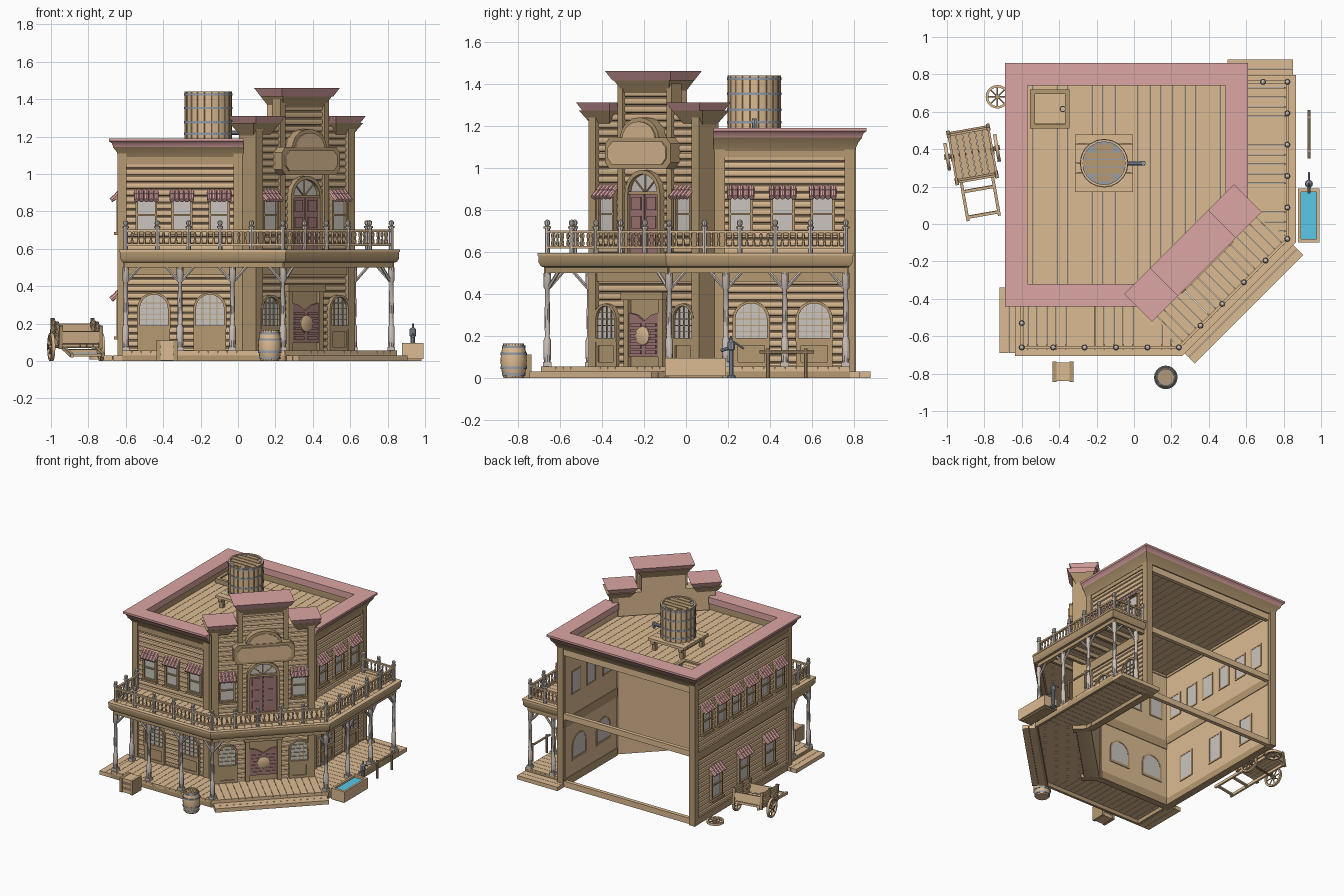
import bpy, bmesh
from math import sin, cos, pi, radians, atan2, hypot
from mathutils import Matrix, Vector

if "Cube" in bpy.data.objects:
    bpy.data.objects.remove(bpy.data.objects["Cube"])

COL = dict(wood=(.72, .5, .29), dark=(.46, .32, .17), pink=(.72, .38, .37), glass=(.6, .56, .52), pale=(.6, .53, .48),
           door=(.36, .19, .18), iron=(.3, .34, .4), water=(.1, .58, .8))
parts = {}
I = Matrix()
T = lambda x, y, z=0: Matrix.Translation((x, y, z))
RZ = lambda d: Matrix.Rotation(radians(d), 4, 'Z')
RX = lambda d: Matrix.Rotation(radians(d), 4, 'X')
# the right wing is the front wing reflected across the corner tower
MIR = Matrix(((0, -1, 0, .16), (-1, 0, 0, .16), (0, 0, 1, 0), (0, 0, 0, 1)))
FRONT, TOWER, LEFT = T(0, -.37), T(.34, -.18) @ RZ(45), T(-.62, 0) @ RZ(-90)

def put(n, M, verts, faces, weld=False):
    bm = parts.setdefault(n, bmesh.new())
    vs = [bm.verts.new(M @ Vector(v)) for v in verts]
    for f in faces:
        bm.faces.new([vs[i] for i in f])
    if weld:
        bmesh.ops.remove_doubles(bm, verts=vs, dist=1e-5)

def box(n, M, x0, x1, y0, y1, z0, z1, inset=0):
    i = inset  # shrinks the bottom, for flared shapes
    put(n, M, [(x0+i, y0+i, z0), (x1-i, y0+i, z0), (x1-i, y1-i, z0), (x0+i, y1-i, z0),
               (x0, y0, z1), (x1, y0, z1), (x1, y1, z1), (x0, y1, z1)],
        [(3, 2, 1, 0), (4, 5, 6, 7), (0, 1, 5, 4), (1, 2, 6, 5), (2, 3, 7, 6), (3, 0, 4, 7)])

def prism(n, M, pts, y0, y1):  # outline in x,z pushed along y
    k = len(pts)
    put(n, M, [(x, y, z) for y in (y0, y1) for x, z in pts],
        [tuple(range(k)), tuple(range(2*k-1, k-1, -1))] + [(i, (i+1) % k, k+(i+1) % k, k+i) for i in range(k)])

def ring(n, M, a, b, y0, y1):  # frame between two outlines
    k = len(a)
    fs = []
    for i in range(k):
        j = (i+1) % k
        for p, q in ((0, 1), (1, 3), (3, 2), (2, 0)):
            fs.append((p*k+i, p*k+j, q*k+j, q*k+i))
    put(n, M, [(x, y, z) for y in (y0, y1) for o in (a, b) for x, z in o], fs)

def lathe(n, M, prof, seg=12, caps=True):
    k = len(prof)
    fs = [(i*k+j, (i+1) % seg*k+j, (i+1) % seg*k+j+1, i*k+j+1) for i in range(seg) for j in range(k-1)]
    if caps:
        fs += [tuple(i*k for i in range(seg)), tuple(i*k+k-1 for i in range(seg))]
    put(n, M, [(r*cos(2*pi*i/seg), r*sin(2*pi*i/seg), z) for i in range(seg) for r, z in prof], fs, not caps)

def tube(n, M, a, b, r, seg=8):
    a, b = Vector(a), Vector(b)
    Q = T(*a) @ (b-a).to_track_quat('Z', 'Y').to_matrix().to_4x4()
    lathe(n, M @ Q, [(r, 0), (r, (b-a).length)], seg)

def sweep(n, M, path, prof):  # profile (outward, z) with mitred corners
    ns = []
    for a, b in zip(path, path[1:]):
        d = Vector((b[1]-a[1], a[0]-b[0])).normalized()
        ns.append(d)
    vs, k = [], len(prof)
    for i, p in enumerate(path):
        u, v = ns[max(i-1, 0)], ns[min(i, len(ns)-1)]
        m = (u+v)/(1+u.dot(v))
        vs += [(p[0]+m.x*o, p[1]+m.y*o, z) for o, z in prof]
    fs = [(i*k+j, i*k+(j+1) % k, (i+1)*k+(j+1) % k, (i+1)*k+j) for i in range(len(path)-1) for j in range(k)]
    put(n, M, vs, fs + [tuple(range(k)), tuple(range(len(vs)-k, len(vs)))])

def planks(n, M, poly, axis, z0, z1, pitch=.05):  # convex outline cut into boards across an axis
    def clip(ps, s, lim):
        out = []
        for a, b in zip(ps, ps[1:]+ps[:1]):
            da, db = (a[axis]-lim)*s, (b[axis]-lim)*s
            if da >= 0: out.append(a)
            if da*db < 0:
                t = da/(da-db)
                out.append((a[0]+(b[0]-a[0])*t, a[1]+(b[1]-a[1])*t))
        return out
    lo, hi = min(p[axis] for p in poly), max(p[axis] for p in poly)
    c = round((hi-lo)/pitch)
    for i in range(c):
        w = (hi-lo)/c
        ps = clip(clip(list(poly), 1, lo+i*w+.001), -1, lo+(i+1)*w-.001)
        if len(ps) > 2:
            prism(n, M @ Matrix(((1, 0, 0, 0), (0, 0, 1, 0), (0, 1, 0, 0), (0, 0, 0, 1))), ps, z0, z1)

def siding(n, M, u0, u1, z0, z1, back=.03):
    c = round((z1-z0)/.037)
    h, pts = (z1-z0)/c, [(back, z0)]
    for i in range(c):
        pts += [(-o, z0+h*(i+t)) for o, t in ((0, .02), (.009, .15), (.013, .5), (.009, .85), (0, .98))]
    prism(n, M @ RZ(90), pts + [(back, z1)], -u1, -u0)

def arch(c, hw, z0, zs, h, k=10):
    return [(c-hw, z0), (c+hw, z0)] + [(c+hw*cos(pi*i/k), zs+h*sin(pi*i/k)) for i in range(k+1)]

def rect(c, hw, z0, z1):
    return [(c-hw, z0), (c+hw, z0), (c+hw, z1), (c-hw, z1)]

def awning_window(M, u, hw, z0, z1):
    ring('window_frames:dark', M, rect(u, hw+.013, z0-.012, z1+.012), rect(u, hw, z0, z1), -.03, .035)
    prism('window_glass:glass', M, rect(u, hw, z0, z1), -.016, .033)
    box('window_bars:dark', M, u-hw, u+hw, -.026, -.01, (z0+z1)/2-.005, (z0+z1)/2+.005)
    box('window_sills:dark', M, u-hw-.02, u+hw+.02, -.042, 0, z0-.025, z0-.01)
    prism('awning_boards:dark', M @ RZ(90), [(0, z1+.045), (-.05, z1+.005), (-.05, z1-.004), (0, z1+.012)], -u-hw-.018, -u+hw+.018)
    w = 2*hw+.04
    for i in range(5):
        x = u-w/2+w*(i+.5)/5
        for a, b, k in ((0, .5, .004), (.45, 1.1, 0)):
            tube('awning_tiles:pink', M, (x, -.004-.05*a, z1+.045-.042*a+k), (x, -.004-.05*b, z1+.045-.042*b+k), w/10)

def arch_window(M, u, hw):
    ring('arch_window_frames:dark', M, arch(u, hw+.014, .17, .28, hw+.012), arch(u, hw, .19, .28, hw), -.032, .035)
    prism('arch_window_glass:glass', M, arch(u, hw, .19, .28, hw), -.016, .033)
    for i in (-.5, 0, .5):
        box('arch_window_bars:dark', M, u+i*hw-.002, u+i*hw+.002, -.022, -.01, .19, .28+hw*(1-i*i)**.5)
    for z in (.22, .25, .28, .31):
        w = hw if z <= .28 else hw*.85
        box('arch_window_bars:dark', M, u-w, u+w, -.022, -.01, z-.002, z+.002)
    ring('window_panels:dark', M, rect(u, hw+.012, .055, .17), rect(u, hw-.012, .075, .155), -.028, 0)
    box('window_panels:dark', M, u-hw, u+hw, -.02, 0, .06, .165)

def railing(M, a, b, z):
    L = hypot(b[0]-a[0], b[1]-a[1])
    R = M @ T(a[0], a[1], z) @ RZ(atan2(b[1]-a[1], b[0]-a[0])*180/pi)
    for h in (.025, .1):
        box('railing_bars:wood', R, 0, L, -.008, .008, h, h+.012)
    c = max(1, round(L/.17))
    for i in range(c+1):
        lathe('railing_posts:pale', R @ T(L*i/c, 0), [(.012, 0), (.012, .12), (.017, .122), (.017, .13), (.008, .133), (.014, .145), (.012, .157), (.003, .163)], 8)
    c = round(L/.034)
    for i in range(1, c):
        lathe('balusters:wood', R @ T(L*i/c, 0), [(.004, .03), (.008, .05), (.004, .068), (.008, .085), (.004, .105)], 6)

def column(M, x, y, ang):
    R = M @ T(x, y)
    box('column_bases:pale', R, -.02, .02, -.02, .02, .05, .075)
    lathe('columns:pale', R, [(.015, .07), (.018, .09), (.018, .18), (.012, .195), (.014, .28), (.011, .42), (.018, .43), (.018, .5)], 10)
    for a in ang:
        d = Vector((cos(radians(a)), sin(radians(a)), 0))
        tube('column_braces:pale', R, d*.01+Vector((0, 0, .43)), d*.075+Vector((0, 0, .505)), .009, 6)

# front wing and its reflection: walls, windows, porch, balcony
for W in (I, MIR):
    F = W @ FRONT
    siding('log_walls:wood', F, -.62, .02, 0, 1.14)
    for z0, z1, o in ((.0, .06, .02), (.46, .53, .025), (1.05, 1.09, .02)):
        box('wall_bands:dark', F, -.63, .02, -o, .035, z0, z1)
    for u in (-.49, -.30, -.10):
        awning_window(F, u, .045, .7, .86)
    for u in (-.45, -.15):
        arch_window(F, u, .075)
    for x, y in ((-.62, 0), (.0, 0)):
        box('corner_posts:dark', F, x-.025, x+.025, y-.025, y+.025, 0, 1.12)
    wing = [(-.62, -.69), (.25, -.69), (.08, -.44), (.01, -.36), (-.62, -.36)]
    planks('porch_deck:wood', W, wing, 0, .03, .055)
    planks('balcony_deck:wood', W, wing, 0, .56, .59)
    box('balcony_beams:dark', W, -.61, .24, -.675, -.645, .5, .56)
    box('balcony_beams:dark', W, -.615, -.585, -.66, -.36, .5, .56)
    for i in range(6):
        box('balcony_joists:dark', W, -.45+i*.12, -.43+i*.12, -.66, -.37, .53, .56)
    railing(W, (-.6, -.4), (-.6, -.66), .59)
    railing(W, (-.6, -.66), (.24, -.66), .59)
    column(W, -.6, -.66, (0, 90))
    column(W, -.6, -.46, (-90,))
    for x in (-.31, -.03):
        column(W, x, -.66, (0, 180))
    column(W, .24, -.66, (180, 45))
    planks('end_steps:wood', W, [(-.72, -.69), (-.62, -.69), (-.62, -.34), (-.72, -.34)], 0, 0, .03)
edge = [(-.62, -.36), (-.62, -.69), (.25, -.69), (.85, -.09), (.85, .78), (.54, .78)]
sweep('porch_fascia:dark', I, edge, [(-.02, 0), (0, 0), (0, .045), (-.02, .045)])
sweep('balcony_fascia:dark', I, edge, [(-.02, .525), (0, .53), (.012, .55), (.012, .585), (-.02, .585)])
sweep('balcony_edge:wood', I, edge, [(-.02, .582), (.016, .582), (.016, .595), (-.02, .595)])

# corner tower decks, step and railing
mid = [(-.424, -.297), (.424, -.297), (.368, 0), (-.368, 0)]
for n, z0, z1 in (('porch_deck:wood', .03, .055), ('balcony_deck:wood', .56, .59)):
    planks(n, TOWER, mid, 0, z0, z1)
box('balcony_beams:dark', TOWER, -.41, .41, -.28, -.25, .5, .56)
railing(TOWER, (-.41, -.268), (.41, -.268), .59)
planks('front_step:wood', TOWER, [(-.41, -.39), (.41, -.39), (.41, -.295), (-.41, -.295)], 1, 0, .03)

# tower body and stepped parapet
siding('tower_walls:wood', TOWER, -.365, .365, 0, 1.26, .1)
siding('tower_walls:wood', TOWER, -.16, .16, 1.26, 1.41, .1)
box('tower_bands:dark', TOWER, -.37, .37, -.022, .05, .46, .53)
for s in (-1, 1):
    box('tower_pilasters:dark', TOWER, s*.348-.025, s*.348+.025, -.03, .1, 0, 1.25)
    box('tower_pilasters:dark', TOWER, s*.165-.018, s*.165+.018, -.025, .04, .6, 1.4)
    u0, u1 = sorted((s*.21, s*.415))
    box('parapet_flare:dark', TOWER, u0, u1, -.05, .13, 1.2, 1.272, .045)
    box('parapet_crowns:pink', TOWER, u0-(s > 0)*.02, u1+(s < 0)*.02, -.07, .14, 1.265, 1.31, .025)
    arch_window(TOWER, s*.26, .062)
    awning_window(TOWER, s*.26, .045, .7, .86)
box('parapet_flare:dark', TOWER, -.19, .19, -.05, .13, 1.35, 1.425, .04)
box('parapet_crowns:pink', TOWER, -.22, .22, -.07, .14, 1.415, 1.46, .025)

# blank sign board with arched top
prism('sign_arch:dark', TOWER, arch(0, .13, 1.1, 1.14, .1), -.06, 0)
prism('sign_arch_panel:wood', TOWER, arch(0, .11, 1.11, 1.14, .08), -.066, -.05)
c = .03
for n, a, b, y in (('sign_board:dark', .22, .075, -.07), ('sign_panel:wood', .195, .055, -.078)):
    prism(n, TOWER, [(sx*(a-p), 1.07+sz*(b-q)) for sx, sz, p, q in ((-1, -1, c, 0), (1, -1, c, 0), (1, -1, 0, c),
          (1, 1, 0, c), (1, 1, c, 0), (-1, 1, c, 0), (-1, 1, 0, c), (-1, -1, 0, c))], y, 0)

# balcony doors with fanlight
ring('upper_door_frame:dark', TOWER, arch(0, .118, .59, .88, .11), arch(0, .098, .595, .88, .09), -.04, 0)
prism('fanlight:glass', TOWER, arch(0, .1, .88, .88, .09), -.018, 0)
box('upper_door_frame:dark', TOWER, -.1, .1, -.036, 0, .872, .888)
for a in (45, 90, 135):
    tube('fanlight_bars:dark', TOWER, (0, -.02, .88), (.092*cos(radians(a)), -.02, .88+.085*sin(radians(a))), .004, 6)
for s in (-1, 1):
    box('upper_doors:door', TOWER, s*.05-.047, s*.05+.047, -.026, 0, .595, .872)
    for z in (.62, .71, .8):
        box('upper_door_panels:door', TOWER, s*.05-.03, s*.05+.03, -.032, 0, z, z+.06)
    # swing doors with louvres around an oval light
    prism('swing_doors:door', TOWER, [(0, .1), (s*.1, .1), (s*.1, .31), (s*.05, .3), (0, .27)], -.03, -.016)
    for i in range(6):
        box('door_louvres:door', TOWER, s*.05-.036, s*.05+.036, -.036, -.02, .115+i*.026, .13+i*.026)
    box('lower_door_frame:dark', TOWER, s*.115-.015, s*.115+.015, -.035, 0, .055, .4)
box('lower_door_frame:dark', TOWER, -.14, .14, -.045, 0, .37, .41)
box('doorway:dark', TOWER, -.1, .1, -.016, 0, .055, .37)
lathe('door_light:wood', TOWER @ T(0, 0, .2) @ RX(90), [(.045, .02), (.045, .04), (.036, .044)], 16)

# left wall
siding('left_wall:wood', LEFT, -.79, .37, 0, 1.14)
for z0, z1 in ((0, .05), (.5, .56), (1.05, 1.09)):
    box('left_wall_bands:dark', LEFT, -.79, .37, -.022, .035, z0, z1)
for i in range(6):
    awning_window(LEFT, -.66+i*.18, .045, .7, .86)
for y in (.54, .2, -.12):
    awning_window(LEFT, -y, .055, .14, .33)

# open back: frame only
box('back_posts:dark', I, -.645, -.595, .765, .81, 0, 1.12)
for z0, z1 in ((0, .045), (.53, .575), (1.03, 1.14)):
    box('back_beams:wood', I, -.62, .54, .765, .795, z0, z1)

# roof boards, cornice, hatch
planks('roof_boards:wood', I, [(-.6, -.35), (0, -.35), (.52, .17), (.52, .77), (-.6, .77)], 0, 1.07, 1.09, .062)
eave = [(.54, .13), (.54, .79), (-.62, .79), (-.62, -.37), (.03, -.37)]
sweep('cornice_flare:dark', I, eave, [(-.04, 1.07), (.012, 1.08), (.03, 1.12), (.05, 1.145), (-.04, 1.145)])
sweep('cornice:pink', I, eave, [(-.05, 1.14), (.045, 1.14), (.055, 1.165), (.07, 1.175), (.07, 1.19), (-.05, 1.19)])
ring('hatch_frame:dark', T(-.45, .615, 0) @ RX(-90), rect(0, .105, -.105, .105), rect(0, .08, -.08, .08), -1.125, -1.08)
planks('hatch_boards:wood', T(-.45, .615), [(-.08, -.08), (.08, -.08), (.08, .08), (-.08, .08)], 1, 1.08, 1.115, .04)
lathe('hatch_ring:iron', T(-.38, .615, 1.12), [(.012, 0), (.018, 0), (.018, .006), (.012, .006), (.012, 0)], 10, False)

# water tank on its stand
K = T(-.16, .325)
planks('tank_platform:wood', K, [(-.155, -.155), (.155, -.155), (.155, .155), (-.155, .155)], 1, 1.165, 1.185)
for sx in (-.12, .12):
    box('tank_legs:dark', K, sx-.015, sx+.015, -.15, .15, 1.14, 1.165)
    for sy in (-.12, .12):
        box('tank_legs:dark', K, sx-.015, sx+.015, sy-.015, sy+.015, 1.08, 1.15)
def barrel(n, M, r, z0, h, bulge, bands):
    f = lambda t: r*(1+bulge*(1-(2*t-1)**2))
    lathe(n+':wood', M, [(r*.9, z0), (r, z0)] + [(f(i/6), z0+h*i/6) for i in range(1, 6)] + [(r, z0+h), (r*.9, z0+h), (r*.9, z0+h-.012)], 20)
    for t in bands:
        lathe(n+'_hoops:iron', M, [(f(t)+.003, z0+h*t-.006), (f(t)+.003, z0+h*t+.006)], 20)
    for i in range(20):
        tube(n+'_seams:dark', M @ RZ(18*i+9), (r*.985, 0, z0+.004), (r*.985, 0, z0+h-.002), .003, 4)
    for i in range(-2, 3):
        w = (.9**2-(abs(i)*.32+.14)**2)**.5*r if abs(i) < 2 else r*.4
        box(n+'_lid:dark', M, -w, w, i*r*.32-r*.14, i*r*.32+r*.14, z0+h-.013, z0+h-.004)
barrel('water_tank', K, .127, 1.185, .255, 0, (.12, .36, .66, .94))
tube('tank_spout:iron', K, (.12, 0, 1.22), (.22, 0, 1.22), .013, 10)
tube('tank_spout:iron', K, (.21, 0, 1.235), (.21, 0, 1.19), .012, 10)

# barrel and crate in front of the porch
barrel('barrel', T(.17, -.82), .048, 0, .165, .3, (.1, .3, .7, .9))
C = T(-.38, -.79)
box('crate:wood', C, -.046, .046, -.042, .042, .005, .1)
for z in (0, .04, .08):
    box('crate_slats:wood', C, -.052, .052, -.05, .05, z+.002, z+.03)
for s in (-.045, .045):
    box('crate_battens:dark', C, s-.011, s+.011, -.056, .056, 0, .112)

# trough, pump, hitching rail
H = T(.935, .045)
for x0, x1, y0, y1 in ((-.058, -.042, -.145, .145), (.042, .058, -.145, .145), (-.05, .05, -.145, -.125), (-.05, .05, .125, .145)):
    box('trough_sides:wood', H, x0, x1, y0, y1, .01, .095)
box('trough_bottom:dark', H, -.045, .045, -.13, .13, 0, .03)
box('trough_water:water', H, -.043, .043, -.127, .127, .03, .08)
P = T(.935, .215)
lathe('pump:iron', P, [(.022, 0), (.022, .01), (.012, .015), (.012, .13), (.018, .135), (.018, .17), (.006, .18), (.005, .2)], 10)
tube('pump_spout:iron', P, (0, 0, .145), (0, -.05, .13), .008)
tube('pump_handle:iron', P, (0, -.01, .185), (0, .06, .14), .005)
for y in (.39, .57):
    tube('hitching_posts:dark', I, (.935, y, 0), (.935, y, .14), .009)
tube('hitching_rail:wood', I, (.935, .35, .125), (.935, .61, .125), .008)

# two-wheeled cart and a spare wheel
def wheel(M, r):
    lathe('wheel_rims:wood', M, [(r-.013, -.009), (r, -.009), (r, .009), (r-.013, .009), (r-.013, -.009)], 20, False)
    lathe('wheel_hubs:dark', M, [(.014, -.016), (.014, .016)], 8)
    for i in range(8):
        tube('wheel_spokes:wood', M @ RZ(45*i), (.01, 0, 0), (r-.008, 0, 0), .004, 6)
B = T(-.865, .38, .095) @ RZ(10) @ RX(9)
planks('cart_bed:wood', B, [(-.105, -.13), (.105, -.13), (.105, .13), (-.105, .13)], 0, 0, .015, .035)
for s in (-1, 1):
    for z in (.025, .06, .09):
        box('cart_rails:wood', B, s*.108-.006, s*.108+.006, -.135, .135, z, z+.02)
    for y in (-.13, 0, .13):
        box('cart_stakes:dark', B, s*.108-.01, s*.108+.01, y-.01, y+.01, -.01, .115)
    box('cart_ends:wood', B, -.105, .105, s*.13-.006, s*.13+.006, .02, .085)
    box('cart_shafts:wood', B, s*.085-.008, s*.085+.008, -.36, .13, -.02, 0)
    wheel(B @ T(s*.135, 0, -.02) @ Matrix.Rotation(pi/2, 4, 'Y'), .075)
for y in (-.34, -.2):
    box('cart_crossbars:wood', B, -.09, .09, y-.008, y+.008, -.016, -.002)
tube('cart_axle:dark', B, (-.14, 0, -.02), (.14, 0, -.02), .007)
wheel(T(-.73, .68, .018), .063)

# turn the collected parts into objects
for key, bm in parts.items():
    name, col = key.split(':')
    bmesh.ops.recalc_face_normals(bm, faces=bm.faces)
    me = bpy.data.meshes.new(name)
    bm.to_mesh(me)
    bm.free()
    mat = bpy.data.materials.get(col) or bpy.data.materials.new(col)
    mat.diffuse_color = (*COL[col], 1)
    mat.use_nodes = True
    mat.node_tree.nodes["Principled BSDF"].inputs["Base Color"].default_value = mat.diffuse_color
    me.materials.append(mat)
    ob = bpy.data.objects.new(name, me)
    bpy.context.collection.objects.link(ob)
    ob.select_set(True)
    bpy.context.view_layer.objects.active = ob
bpy.ops.object.shade_smooth_by_angle(angle=radians(35))
